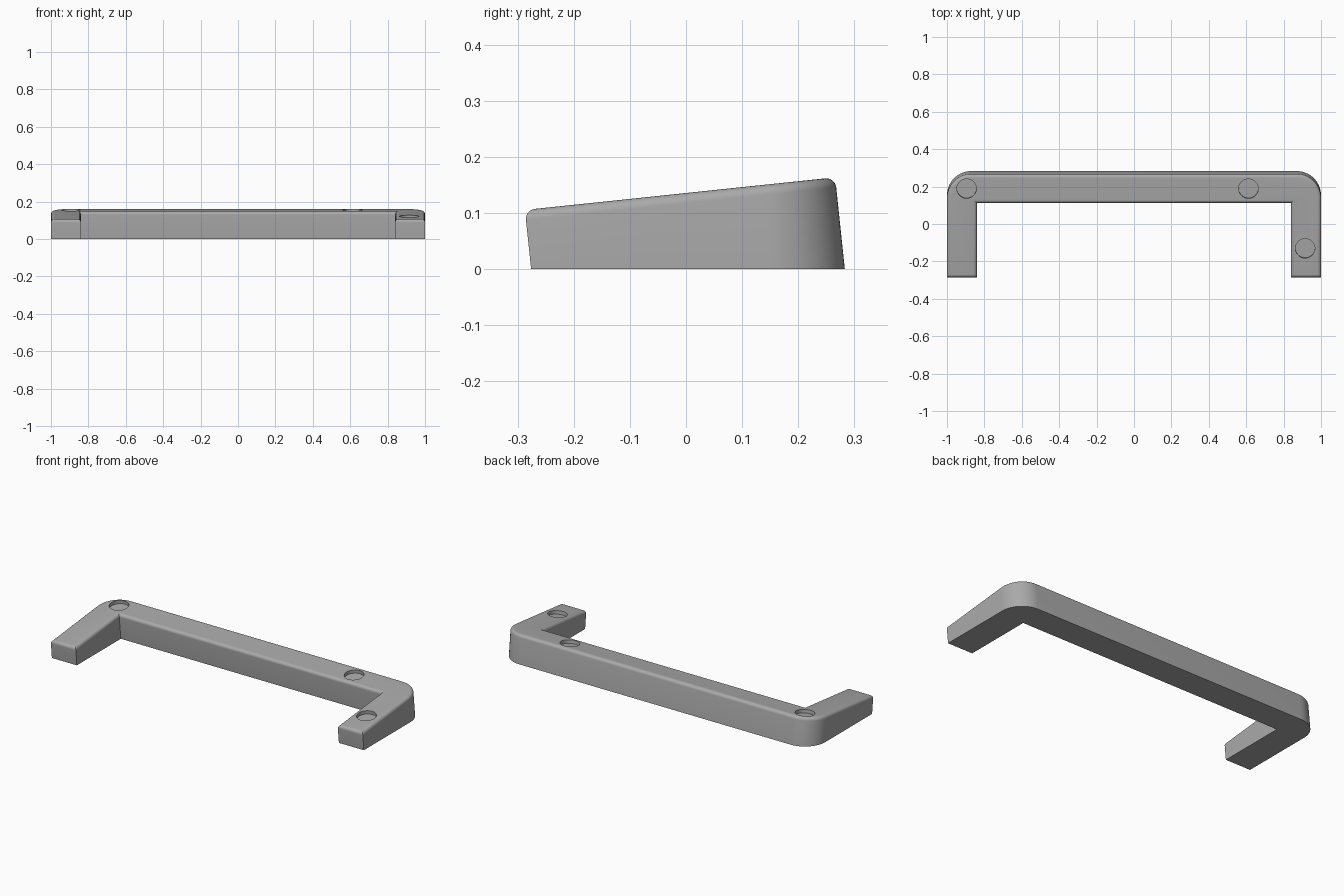
import bpy, bmesh, math
from mathutils import Matrix, Vector

cube = bpy.data.objects.get("Cube")
if cube:
    bpy.data.objects.remove(cube, do_unlink=True)

TILT = Matrix.Rotation(math.radians(6), 4, 'X')
TOP, BACK, FRONT = 0.135, 0.2815, -0.2745
INNER_X, INNER_Y = 0.84, 0.126
CORNER, FILLET, DEPTH = 0.13, 0.018, 0.02

grey = bpy.data.materials.new("grey plastic")
grey.use_nodes = True
colour = (0.4, 0.4, 0.4, 1)
grey.diffuse_color = colour
grey.node_tree.nodes["Principled BSDF"].inputs["Base Color"].default_value = colour


def make_object(name, bm):
    mesh = bpy.data.meshes.new(name)
    bm.to_mesh(mesh)
    bm.free()
    mesh.materials.append(grey)
    obj = bpy.data.objects.new(name, mesh)
    bpy.context.collection.objects.link(obj)
    return obj


# U-shaped outline: right half counter-clockwise, then mirrored
half = [(INNER_X, INNER_Y), (INNER_X, FRONT), (1, FRONT)]
for i in range(17):
    a = math.pi / 2 * i / 16
    half.append((1 - CORNER + CORNER * math.cos(a), BACK - CORNER + CORNER * math.sin(a)))
outline = half + [(-x, y) for x, y in reversed(half)]

# Tilted frame with a rounded top rim
bm = bmesh.new()
base = bm.faces.new([bm.verts.new((x, y, -0.1)) for x, y in outline])
top = bmesh.ops.extrude_face_region(bm, geom=[base])["geom"]
bmesh.ops.translate(bm, verts=[v for v in top if isinstance(v, bmesh.types.BMVert)],
                    vec=(0, 0, TOP + 0.1))
bmesh.ops.recalc_face_normals(bm, faces=bm.faces)
rim = [e for e in bm.edges if all(v.co.z > TOP - 0.001 for v in e.verts)]
bmesh.ops.bevel(bm, geom=rim, offset=FILLET, offset_type='OFFSET', segments=6,
                profile=0.5, affect='EDGES')

# Tilt it and trim the underside level with the ground
bm.transform(TILT)
cut = bmesh.ops.bisect_plane(bm, geom=bm.verts[:] + bm.edges[:] + bm.faces[:],
                             plane_co=(0, 0, 0), plane_no=(0, 0, 1), clear_inner=True)
bmesh.ops.contextual_create(
    bm, geom=[e for e in cut["geom_cut"] if isinstance(e, bmesh.types.BMEdge)])
bmesh.ops.recalc_face_normals(bm, faces=bm.faces)
frame = make_object("frame", bm)

# Shallow round recesses in the sloping top
bm = bmesh.new()
for x, y in [(-0.895, 0.204), (0.612, 0.204), (0.915, -0.117)]:
    bmesh.ops.create_cone(bm, cap_ends=True, segments=48, radius1=0.052, radius2=0.052,
                          depth=2 * DEPTH, matrix=TILT @ Matrix.Translation(Vector((x, y, TOP))))
cutter = make_object("recess_cutter", bm)
cutter.hide_render = True

bpy.ops.object.select_all(action='DESELECT')
frame.select_set(True)
bpy.context.view_layer.objects.active = frame
recess = frame.modifiers.new("recesses", 'BOOLEAN')
recess.operation = 'DIFFERENCE'
recess.solver = 'EXACT'
recess.object = cutter
bpy.ops.object.modifier_apply(modifier=recess.name)
bpy.data.objects.remove(cutter, do_unlink=True)
bpy.ops.object.shade_smooth_by_angle(angle=math.radians(30))
